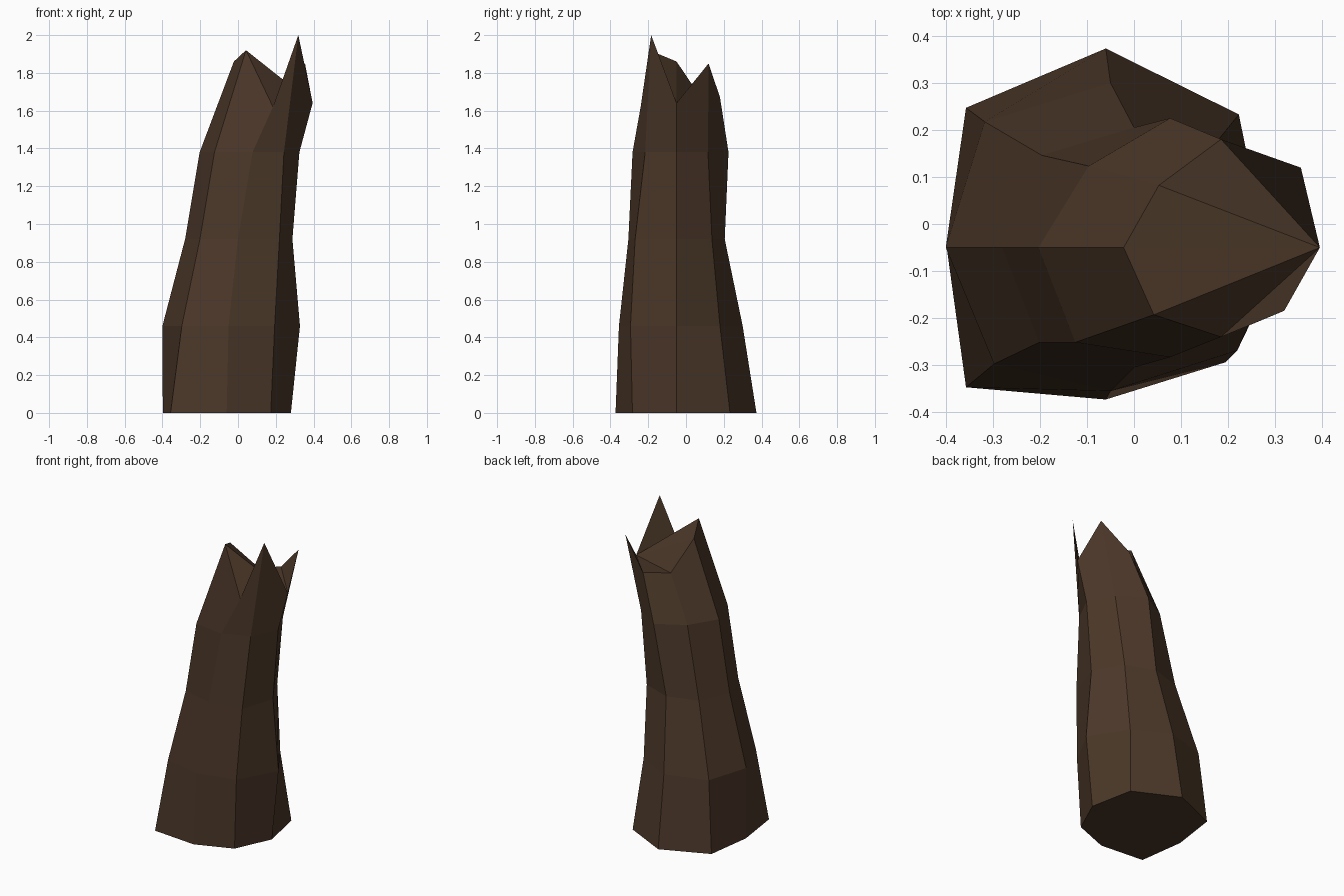
import bpy, bmesh, math

if "Cube" in bpy.data.objects:
    bpy.data.objects.remove(bpy.data.objects["Cube"])

SIDES = 8
AXIS_Y = -0.05
# trunk rings: (centre x, heights per corner or one height, radius per corner)
rings = [
    (-0.06, 0.00, [.34, .40, .423, .42, .338, .42, .323, .33]),
    (-0.05, 0.46, [.378, .325, .35, .378, .35, .35, .305, .345]),
    (0.00, 0.92, [.288, .265, .255, .277, .28, .285, .255, .31]),
    (0.077, 1.38, [.248, .235, .275, .245, .28, .285, .233, .235]),
    (0.185, [1.64, 1.85, 1.67, 1.665, 1.86, 1.92, 1.62, 2.0],
     [.21, .24, .23, .187, .207, .202, .19, .19]),
]

bark = bpy.data.materials.new("dark bark")
bark.diffuse_color = (0.069, 0.038, 0.021, 1)
bark.use_nodes = True
bark.node_tree.nodes["Principled BSDF"].inputs["Base Color"].default_value = bark.diffuse_color

bm = bmesh.new()
loops = []
for cx, z, radii in rings:
    loop = []
    for i, r in enumerate(radii):
        a = math.tau * i / SIDES
        h = z[i] if isinstance(z, list) else z
        loop.append(bm.verts.new((cx + r * math.cos(a), AXIS_Y + r * math.sin(a), h)))
    loops.append(loop)

# bark sides
for low, high in zip(loops, loops[1:]):
    for i in range(SIDES):
        j = (i + 1) % SIDES
        bm.faces.new((low[i], low[j], high[j], high[i]))

# flat base
bm.faces.new(loops[0][::-1])

# splintered top, fanned from the lowest corner on the right
top = loops[-1]
for i in range(1, SIDES - 1):
    bm.faces.new((top[0], top[i], top[i + 1]))

mesh = bpy.data.meshes.new("broken_trunk")
bm.to_mesh(mesh)
bm.free()
mesh.materials.append(bark)
bpy.context.collection.objects.link(bpy.data.objects.new("broken_trunk", mesh))
